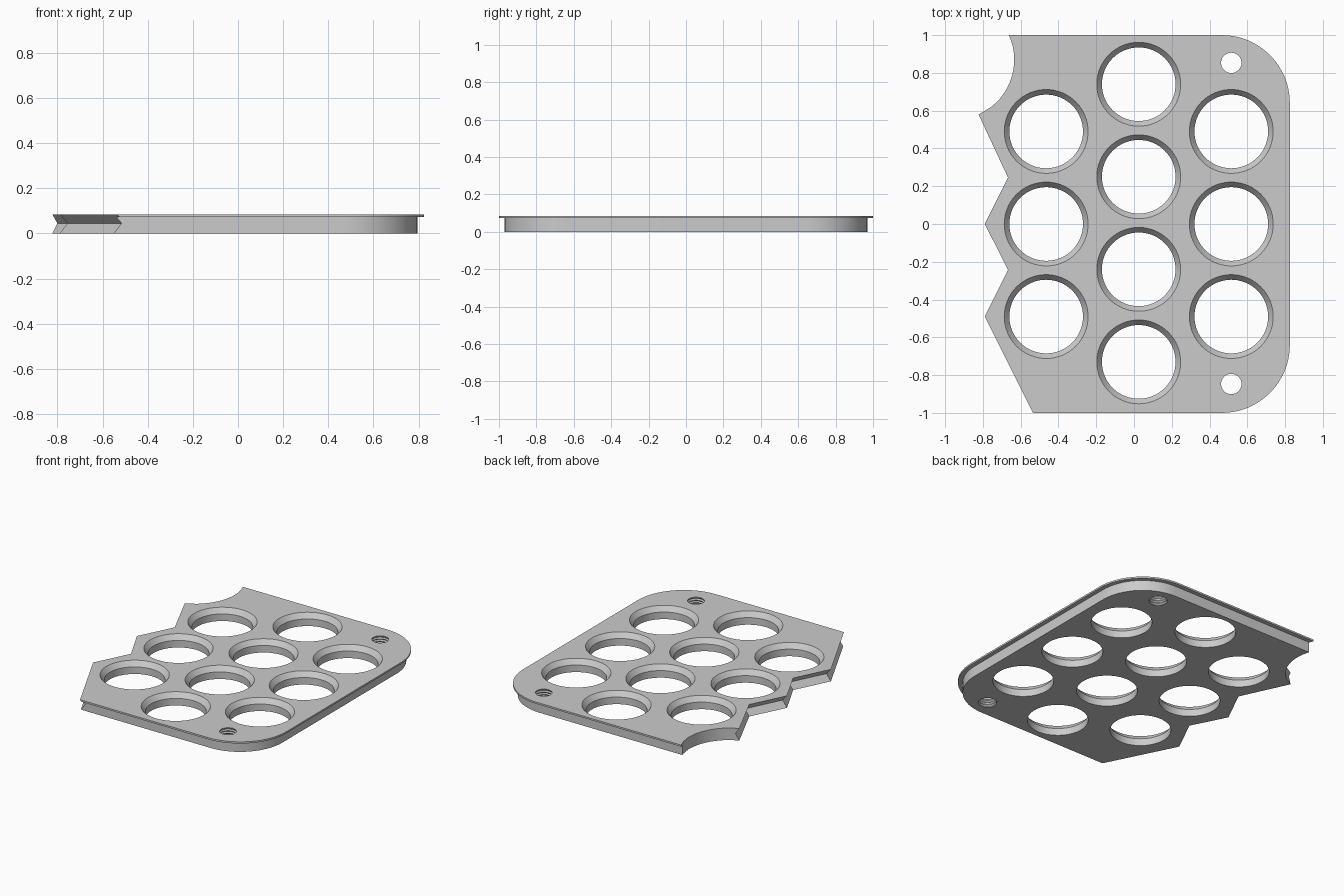
import bpy
import bmesh
from math import sin, cos, asin, radians, pi

cube = bpy.data.objects.get("Cube")
if cube:
    bpy.data.objects.remove(cube, do_unlink=True)

HEIGHT = 0.085
LIP_Z = 0.073
SCALLOP_X, SCALLOP_Y, SCALLOP_R = -0.952, 0.87, 0.318


def outline(inset, groove):
    """Counter-clockwise rim; inset affects the lipped sides, groove the zigzag side."""
    pts = []
    # rounded corners on the right
    r, cx = 0.36 - inset, 0.465
    for cy, start in ((-0.64, -90), (0.64, 0)):
        for i in range(17):
            a = radians(start + 90 * i / 16)
            pts.append((cx + r * cos(a), cy + r * sin(a)))
    # scalloped corner at the back left
    first = asin((1 - inset - SCALLOP_Y) / SCALLOP_R)
    angles = [first] + [radians(a) for a in range(14, -56, -6)]
    angles.append(radians(-66 + groove * 130))
    for a in angles:
        pts.append((SCALLOP_X + SCALLOP_R * cos(a), SCALLOP_Y + SCALLOP_R * sin(a)))
    # zigzag down the left side
    for x, y in ((-0.667, 0.246), (-0.79, 0), (-0.667, -0.243), (-0.79, -0.49)):
        pts.append((x + groove, y))
    pts.append((-0.535 - inset / 2 + groove, -1 + inset))
    return pts


def loft(bm, loops):
    rings = [[bm.verts.new(p) for p in loop] for loop in loops]
    for a, b in zip(rings, rings[1:]):
        n = len(a)
        for i in range(n):
            j = (i + 1) % n
            bm.faces.new((a[i], a[j], b[j], b[i]))
    bm.faces.new(rings[0][::-1])
    bm.faces.new(rings[-1])


def make_object(name, bm):
    bmesh.ops.recalc_face_normals(bm, faces=bm.faces)
    mesh = bpy.data.meshes.new(name)
    bm.to_mesh(mesh)
    bm.free()
    obj = bpy.data.objects.new(name, mesh)
    bpy.context.collection.objects.link(obj)
    return obj


# plate with thin overhanging lip and V-grooved left side
bm = bmesh.new()
levels = ((0, 0.03, 0), (0.045, 0.03, 0.035), (LIP_Z, 0.03, 0.0105),
          (LIP_Z, 0, 0.0105), (HEIGHT, 0, 0))
loft(bm, [[(x, y, z) for x, y in outline(inset, g)] for z, inset, g in levels])
bmesh.ops.remove_doubles(bm, verts=bm.verts, dist=0.0001)
plate = make_object("perforated_plate", bm)

# cutters for the countersunk cell holes and ridged screw holes
bm = bmesh.new()


def cut_hole(x, y, profile, sides):
    loft(bm, [[(x + r * cos(2 * pi * i / sides), y + r * sin(2 * pi * i / sides), z)
               for i in range(sides)] for r, z in profile])


cell = ((0.195, -0.02), (0.195, 0.05), (0.222, HEIGHT), (0.222, 0.12))
for x, ys in ((-0.465, (-0.49, 0, 0.49)), (0.025, (-0.73, -0.24, 0.25, 0.74)),
              (0.515, (-0.49, 0, 0.49))):
    for y in ys:
        cut_hole(x, y, cell, 64)

thread = [(0.054, -0.02)]
thread += [(0.054 if i % 2 else 0.06, 0.0085 * i + 0.004) for i in range(10)]
thread.append((0.054, 0.12))
for y in (-0.847, 0.853):
    cut_hole(0.515, y, thread, 32)
cutter = make_object("hole_cutter", bm)
cutter.hide_render = True

mod = plate.modifiers.new("holes", "BOOLEAN")
mod.operation = "DIFFERENCE"
mod.solver = "EXACT"
mod.object = cutter
bpy.ops.object.select_all(action="DESELECT")
plate.select_set(True)
bpy.context.view_layer.objects.active = plate
bpy.ops.object.modifier_apply(modifier=mod.name)
bpy.data.objects.remove(cutter, do_unlink=True)
bpy.ops.object.shade_smooth_by_angle(angle=radians(30))

# single grey material
grey = bpy.data.materials.new("light_grey")
grey.use_nodes = True
colour = (0.6, 0.6, 0.6, 1)
grey.diffuse_color = colour
grey.node_tree.nodes["Principled BSDF"].inputs["Base Color"].default_value = colour
plate.data.materials.clear()
plate.data.materials.append(grey)
